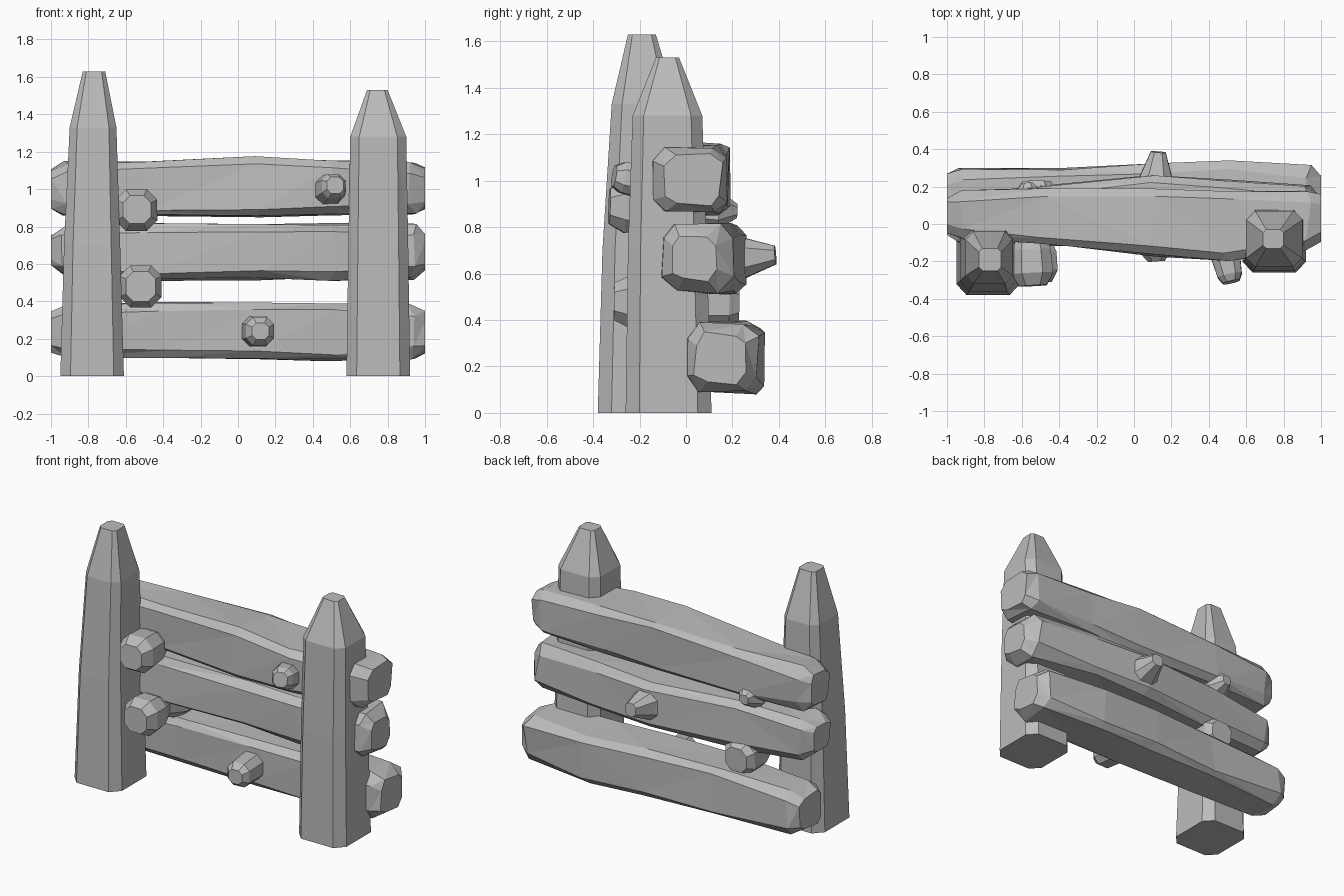
import bpy, bmesh, random
from mathutils import Vector

cube = bpy.data.objects.get("Cube")
if cube:
    bpy.data.objects.remove(cube, do_unlink=True)

random.seed(4)
wood = bpy.data.materials.new("grey wood")
wood.use_nodes = True
GREY = (0.5, 0.5, 0.5, 1)
wood.diffuse_color = GREY
wood.node_tree.nodes["Principled BSDF"].inputs["Base Color"].default_value = GREY


def octagon(c):
    # chamfered square of half size 1, chamfer starting at c
    return [(1, -c), (1, c), (c, 1), (-c, 1), (-1, c), (-1, -c), (-c, -1), (c, -1)]


def loft(name, rings):
    # skin a list of point rings and cap both ends
    bm = bmesh.new()
    loops = [[bm.verts.new(p) for p in ring] for ring in rings]
    for a, b in zip(loops, loops[1:]):
        n = len(a)
        for i in range(n):
            j = (i + 1) % n
            bm.faces.new((a[i], a[j], b[j], b[i]))
    bm.faces.new(loops[0])
    bm.faces.new(loops[-1])
    bmesh.ops.triangulate(bm, faces=[f for f in bm.faces if len(f.verts) == 4])
    bmesh.ops.recalc_face_normals(bm, faces=bm.faces)
    mesh = bpy.data.meshes.new(name)
    bm.to_mesh(mesh)
    bm.free()
    mesh.materials.append(wood)
    obj = bpy.data.objects.new(name, mesh)
    bpy.context.collection.objects.link(obj)


def post(name, stations):
    # stations: z, x min, x max, y min, y max
    rings = []
    for z, x0, x1, y0, y1 in stations:
        rings.append([((x0 + x1) / 2 + u * (x1 - x0) / 2,
                       (y0 + y1) / 2 + v * (y1 - y0) / 2, z) for u, v in octagon(0.68)])
    loft(name, rings)


def rail(name, stations, rough=0.011):
    # stations: x, y min, y max, z min, z max; rounder towards the ends
    rings = []
    last = len(stations) - 1
    for k, (x, y0, y1, z0, z1) in enumerate(stations):
        slide = 0 if k in (0, last) else 0.025
        ring = []
        for u, v in octagon(0.76 if 1 < k < last - 1 else 0.6):
            ring.append((x + random.uniform(-1, 1) * slide,
                         (y0 + y1) / 2 + u * (y1 - y0) / 2 + random.uniform(-1, 1) * rough,
                         (z0 + z1) / 2 + v * (z1 - z0) / 2 + random.uniform(-1, 1) * rough))
        rings.append(ring)
    loft(name, rings)


def stub(name, start, tip, sizes):
    # branch or peg: sizes hold (position along the axis, half width)
    start, tip = Vector(start), Vector(tip)
    turn = (tip - start).to_track_quat('Z', 'Y')
    loft(name, [[start.lerp(tip, t) + turn @ Vector((u * r, v * r, 0))
                 for u, v in octagon(0.5)] for t, r in sizes])


# Two pointed posts, staggered in depth
post("right_post", [(0, -0.95, -0.61, -0.38, -0.01), (0.7, -0.93, -0.63, -0.36, -0.02),
                    (1.33, -0.90, -0.65, -0.32, -0.04), (1.63, -0.83, -0.71, -0.25, -0.13)])
post("left_post", [(0, 0.58, 0.92, -0.26, 0.11), (0.7, 0.59, 0.91, -0.25, 0.09),
                   (1.28, 0.60, 0.90, -0.23, 0.07), (1.53, 0.69, 0.80, -0.13, -0.03)])

# Three rough rails
rail("top_rail", [(-1, -0.04, 0.15, 0.90, 1.10), (-0.93, -0.08, 0.18, 0.87, 1.14),
                  (-0.5, -0.11, 0.19, 0.86, 1.15), (0.1, -0.17, 0.18, 0.86, 1.17),
                  (0.5, -0.19, 0.18, 0.86, 1.16), (0.93, -0.15, 0.18, 0.86, 1.15),
                  (1, -0.10, 0.15, 0.90, 1.11)])
rail("middle_rail", [(-1, -0.05, 0.11, 0.59, 0.76), (-0.92, -0.10, 0.16, 0.54, 0.80),
                     (-0.5, -0.11, 0.20, 0.52, 0.81), (0.1, -0.12, 0.26, 0.52, 0.81),
                     (0.5, -0.12, 0.24, 0.52, 0.81), (0.93, -0.10, 0.20, 0.52, 0.81),
                     (1, -0.06, 0.13, 0.57, 0.76)])
rail("bottom_rail", [(-1, 0.04, 0.26, 0.13, 0.34), (-0.93, 0.0, 0.29, 0.10, 0.38),
                     (-0.4, -0.01, 0.30, 0.10, 0.39), (0.1, -0.02, 0.32, 0.09, 0.39),
                     (0.5, 0.0, 0.34, 0.09, 0.38), (0.93, 0.0, 0.31, 0.10, 0.38),
                     (1, 0.04, 0.26, 0.13, 0.34)])

# Pegs passing between the rails beside the right post
stub("upper_peg", (-0.54, -0.33, 0.89), (-0.57, 0.22, 0.87),
     [(0, 0.075), (0.12, 0.112), (0.35, 0.105), (0.55, 0.07), (0.85, 0.085), (1, 0.03)])
stub("lower_peg", (-0.52, -0.31, 0.48), (-0.52, 0.23, 0.47),
     [(0, 0.08), (0.12, 0.112), (0.3, 0.105), (0.48, 0.065), (0.7, 0.105), (0.92, 0.105), (1, 0.075)])

# Broken branch stubs on the rails
stub("top_rail_stub", (0.47, -0.08, 0.98), (0.52, -0.31, 1.02),
     [(0, 0.09), (0.5, 0.075), (0.85, 0.065), (1, 0.045)])
stub("middle_rail_stub", (0.11, 0.15, 0.66), (0.13, 0.385, 0.68),
     [(0, 0.14), (0.45, 0.085), (1, 0.04)])
stub("bottom_rail_stub", (0.10, 0.06, 0.24), (0.12, -0.20, 0.24),
     [(0, 0.085), (0.5, 0.08), (0.85, 0.075), (1, 0.045)])
